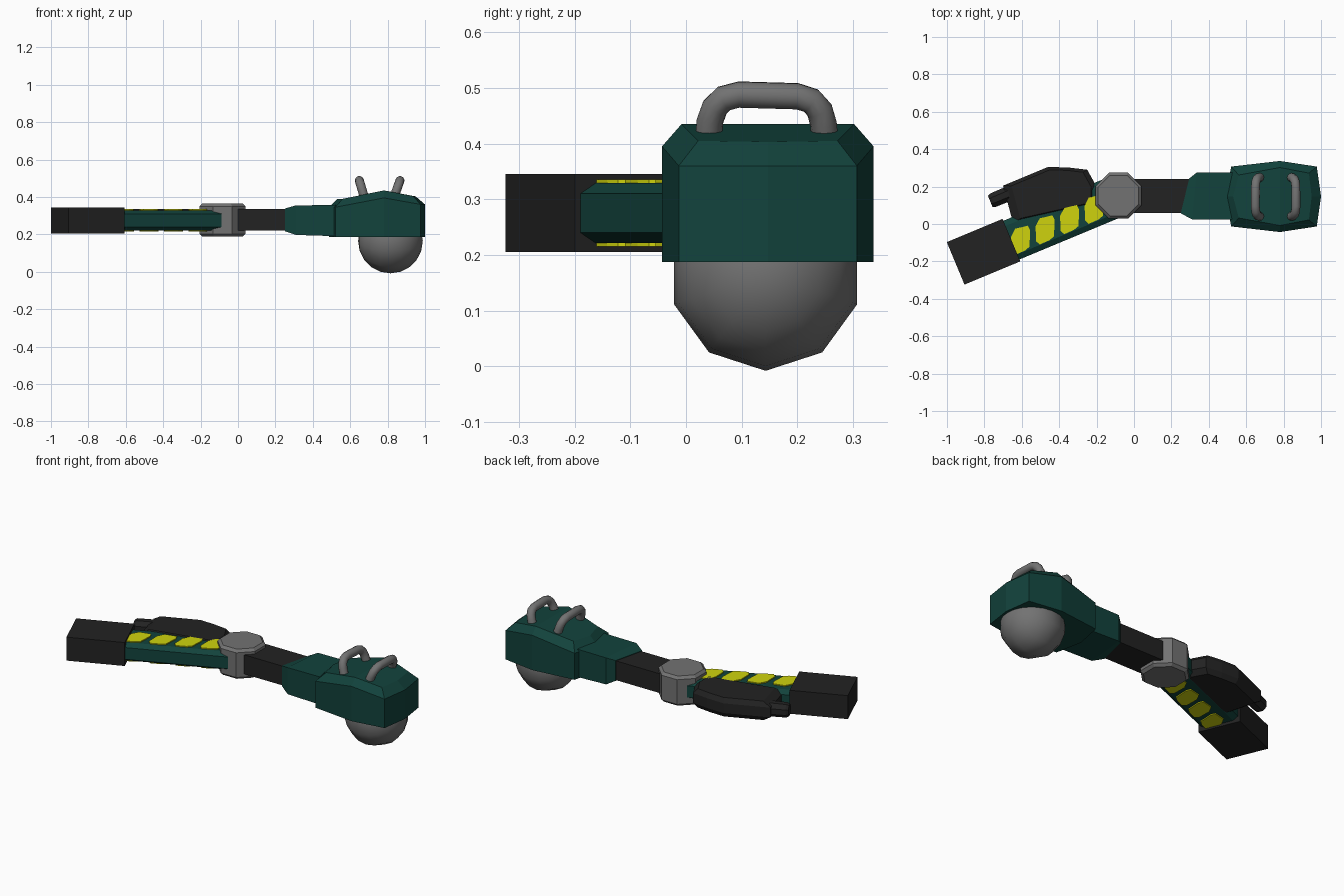
import bpy, bmesh, math
from mathutils import Matrix, Vector

if "Cube" in bpy.data.objects:
    bpy.data.objects.remove(bpy.data.objects["Cube"])


def material(name, rgb):
    m = bpy.data.materials.new(name)
    m.diffuse_color = (*rgb, 1)
    m.use_nodes = True
    m.node_tree.nodes["Principled BSDF"].inputs["Base Color"].default_value = m.diffuse_color
    return m


GREEN = material("dark green", (0.006, 0.055, 0.045))
BLACK = material("soft black", (0.016, 0.016, 0.016))
GREY = material("grey metal", (0.17, 0.17, 0.17))
YELLOW = material("warning yellow", (0.62, 0.65, 0.004))

HUB = Vector((-0.083, 0.152, 0))
# Frame of the angled arm: local -x runs from the hub to the end block
ARM = Matrix.Translation(HUB) @ Matrix.Rotation(math.radians(22.6), 4, 'Z')


def finish(bm, name, mat):
    bmesh.ops.recalc_face_normals(bm, faces=bm.faces)
    me = bpy.data.meshes.new(name)
    bm.to_mesh(me)
    bm.free()
    me.materials.append(mat)
    ob = bpy.data.objects.new(name, me)
    bpy.context.collection.objects.link(ob)
    return ob


def loft(name, rings, mat, matrix=Matrix()):
    """Skin a list of equal-length point rings and cap both ends."""
    bm = bmesh.new()
    vs = [[bm.verts.new(matrix @ Vector(p)) for p in r] for r in rings]
    n = len(vs[0])
    for a, b in zip(vs, vs[1:]):
        for i in range(n):
            j = (i + 1) % n
            bm.faces.new((a[i], a[j], b[j], b[i]))
    bm.faces.new(vs[0])
    bm.faces.new(vs[-1])
    return finish(bm, name, mat)


def rect(x, y0, y1, z0, z1, skew=0):
    return [(x, y0, z0), (x + skew, y1, z0), (x + skew, y1, z1), (x, y0, z1)]


def bevelled_slab(name, outline, levels, mat):
    """Outline stacked at (z, scale) levels around its centre."""
    c = sum((Vector(p) for p in outline), Vector((0, 0))) / len(outline)
    rings = []
    for z, s in levels:
        rings.append([(*(c + (Vector(p) - c) * s), z) for p in outline])
    return loft(name, rings, mat)


# End block
loft("end_block", [rect(u, -0.123, 0.123, 0.205, 0.345) for u in (-0.943, -0.62)], BLACK, ARM)

# Angled arm with chamfered edges
w, c = 0.112, 0.03
section = [(-w, 0.24), (-w, 0.31), (c - w, 0.329), (w - c, 0.329),
           (w, 0.31), (w, 0.24), (w - c, 0.221), (c - w, 0.221)]
loft("angled_arm", [[(u, v, z) for v, z in section] for u in (-0.65, -0.03)], GREEN, ARM)

# Yellow plates on the top and underside of the arm
plate = [(-0.052, 0.02), (-0.03, 0.062), (0.038, 0.078), (0.05, 0.052),
         (0.046, -0.035), (0.022, -0.055), (-0.03, -0.078), (-0.05, -0.06)]
for i in range(4):
    cx, cy = -0.605 + 0.131 * i, -0.087 + 0.0553 * i
    for side, z0, z1 in (("top", 0.327, 0.335), ("bottom", 0.215, 0.223)):
        loft(f"yellow_plate_{side}_{i}",
             [[(cx + x, cy + y, z) for x, y in plate] for z in (z0, z1)], YELLOW)

# Black side housing and its nozzle
housing = [(-0.70, 0.205), (-0.46, 0.305), (-0.35, 0.302), (-0.25, 0.29),
           (-0.20, 0.20), (-0.20, 0.10), (-0.645, 0.0)]
bevelled_slab("side_housing", housing,
              [(0.222, 0.85), (0.25, 1), (0.308, 1), (0.335, 0.85)], BLACK)


def nozzle_ring(u, r):
    return [(u, 0.235 + r * math.cos(a), 0.28 + r * math.sin(a))
            for a in (math.tau * (k + 0.5) / 8 for k in range(8))]


loft("housing_nozzle", [nozzle_ring(-0.645, 0.034), nozzle_ring(-0.63, 0.042),
                        nozzle_ring(-0.44, 0.045)], BLACK, ARM)

# Octagonal hub
R = 0.123 / math.cos(math.pi / 8)
octagon = [(HUB.x + R * math.cos(a), HUB.y + R * math.sin(a))
           for a in (math.tau * (k + 0.5) / 8 for k in range(8))]
bevelled_slab("hub", octagon, [(0.188, 0.88), (0.203, 1), (0.35, 1), (0.365, 0.88)], GREY)

# Straight arm and flared collar
loft("straight_arm", [rect(x, 0.06, 0.24, 0.22, 0.335) for x in (-0.03, 0.32)], BLACK)
loft("collar", [rect(0.25, 0.057, 0.243, 0.217, 0.338, 0.045),
                rect(0.31, 0.025, 0.275, 0.197, 0.355, 0.025),
                rect(0.54, 0.025, 0.275, 0.19, 0.357)], GREEN)

# Head shell: half outlines mirrored about its centre line
CY = 0.147


def head_ring(half):
    pts = [(x, CY + y, z) for x, y, z in half]
    return pts + [(x, CY - y, z) for x, y, z in half[-2:0:-1]]


side = [(0.487, 0, 0.345), (0.52, 0.16, 0.345), (0.78, 0.19, 0.395),
        (0.977, 0.16, 0.36), (1.0, 0, 0.36)]
top = [(0.53, 0, 0.388), (0.56, 0.115, 0.39), (0.78, 0.155, 0.435),
       (0.935, 0.125, 0.405), (0.95, 0, 0.403)]
bm = bmesh.new()
rings = [[bm.verts.new(p) for p in head_ring(h)]
         for h in ([(x, y, 0.187) for x, y, z in side], side, top)]
for a, b in zip(rings, rings[1:]):
    for i in range(8):
        j = (i + 1) % 8
        bm.faces.new((a[i], a[j], b[j], b[i]))
bm.faces.new(rings[0])
t = rings[2]
bm.faces.new((t[0], t[1], t[2], t[6], t[7]))
bm.faces.new((t[2], t[3], t[4], t[5], t[6]))
finish(bm, "head_shell", GREEN)

# Ball under the head
bm = bmesh.new()
spin = (Matrix.Translation((0.815, 0.143, 0.1648)) @ Matrix.Rotation(math.pi / 2, 4, 'Y')
        @ Matrix.Rotation(math.radians(18), 4, 'Z'))
bmesh.ops.create_uvsphere(bm, u_segments=10, v_segments=10, radius=0.173, matrix=spin)
for f in bm.faces:
    f.smooth = True
finish(bm, "ball", GREY)

# Two bent tube handles leaning apart
path = [(0.04, 0.40), (0.043, 0.44), (0.052, 0.465), (0.068, 0.481), (0.095, 0.488),
        (0.20, 0.485), (0.225, 0.477), (0.24, 0.46), (0.247, 0.435), (0.25, 0.40)]
for name, x0, lean in (("rear_handle", 0.672, -0.3), ("front_handle", 0.838, 0.36)):
    rings = []
    for k, (y, z) in enumerate(path):
        (ya, za), (yb, zb) = path[max(k - 1, 0)], path[min(k + 1, len(path) - 1)]
        tangent = Vector((lean * (zb - za), yb - ya, zb - za)).normalized()
        across = Vector((1, 0, -lean)).normalized()
        across = (across - tangent * across.dot(tangent)).normalized()
        up = tangent.cross(across)
        centre = Vector((x0 + lean * (z - 0.41), y, z))
        rings.append([centre + 0.024 * (across * math.cos(a) + up * math.sin(a))
                      for a in (math.tau * s / 12 for s in range(12))])
    ob = loft(name, rings, GREY)
    for f in ob.data.polygons:
        f.use_smooth = len(f.vertices) == 4
